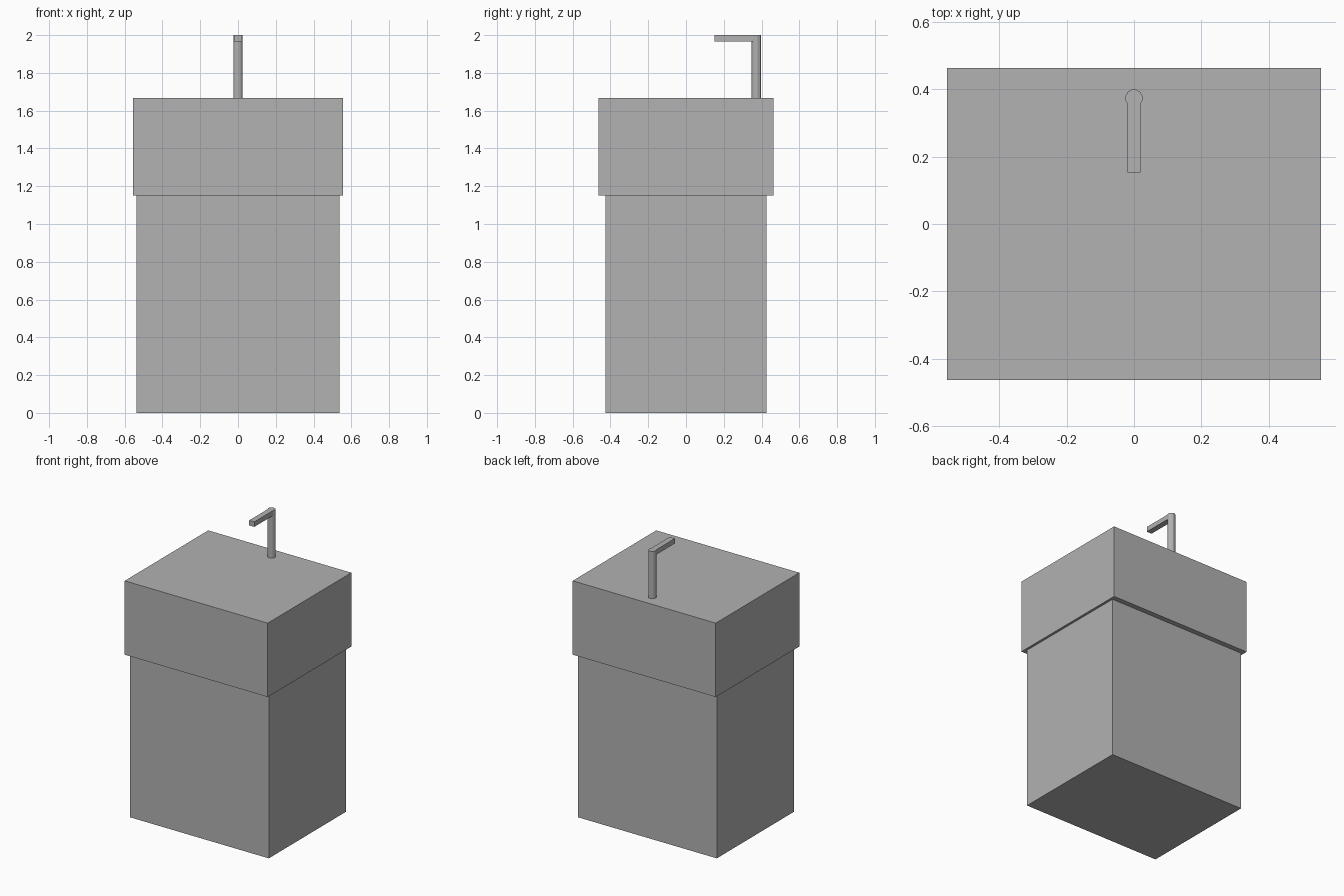
import bpy, math

if "Cube" in bpy.data.objects:
    bpy.data.objects.remove(bpy.data.objects["Cube"])

# One flat grey for the whole washstand
grey = bpy.data.materials.new("grey")
grey.diffuse_color = (0.445, 0.445, 0.445, 1)
grey.use_nodes = True
grey.node_tree.nodes["Principled BSDF"].inputs["Base Color"].default_value = grey.diffuse_color


def box(name, x, y, z):
    """Box from (min, max) ranges."""
    centre = [(a + b) / 2 for a, b in (x, y, z)]
    bpy.ops.mesh.primitive_cube_add(size=1, location=centre)
    ob = bpy.context.object
    ob.name = name
    ob.scale = [b - a for a, b in (x, y, z)]
    bpy.ops.object.transform_apply(location=False, rotation=False, scale=True)
    ob.data.materials.append(grey)
    return ob


# Cabinet and the overhanging basin block on top
box("cabinet", (-0.538, 0.538), (-0.427, 0.427), (0, 1.15))
box("basin", (-0.555, 0.555), (-0.463, 0.463), (1.15, 1.668))

# Tap: upright round post and flat spout reaching forward
bpy.ops.mesh.primitive_cylinder_add(vertices=12, radius=0.026, depth=2 - 1.668,
                                    location=(0, 0.373, (2 + 1.668) / 2),
                                    rotation=(0, 0, math.radians(15)))
post = bpy.context.object
post.name = "tap_post"
post.data.materials.append(grey)
box("tap_spout", (-0.02, 0.02), (0.152, 0.36), (1.965, 2))
